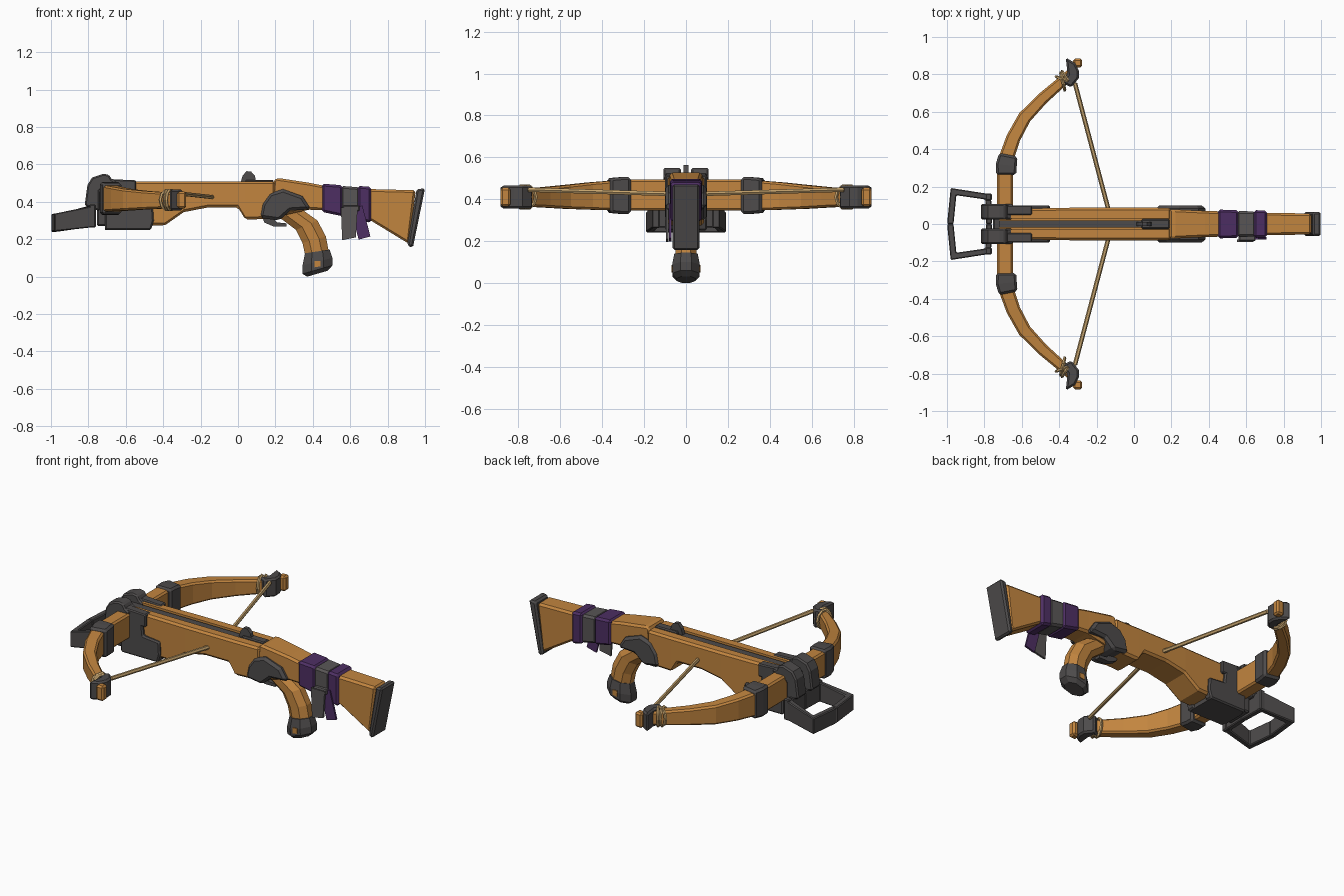
import bpy, bmesh, math
from mathutils import Vector

def material(name, rgb):
    m = bpy.data.materials.new(name)
    m.diffuse_color = (*rgb, 1)
    return m

WOOD = material("wood", (0.54, 0.235, 0.05))
METAL = material("dark metal", (0.075, 0.07, 0.07))
PURPLE = material("purple cloth", (0.075, 0.028, 0.125))
GREY = material("grey cloth", (0.10, 0.093, 0.093))
ROPE = material("rope", (0.55, 0.36, 0.15))

def loft(name, rings, mat, bevel=0, mirror=False, closed=False):
    """Skin a list of equal-length point rings."""
    bm = bmesh.new()
    vs = [[bm.verts.new(p) for p in r] for r in rings]
    n = len(vs[0])
    pairs = list(zip(vs, vs[1:])) + ([(vs[-1], vs[0])] if closed else [])
    for a, b in pairs:
        for i in range(n):
            j = (i + 1) % n
            bm.faces.new((a[i], a[j], b[j], b[i]))
    if not closed:
        bm.faces.new(vs[0])
        bm.faces.new(vs[-1])
    bmesh.ops.recalc_face_normals(bm, faces=bm.faces)
    me = bpy.data.meshes.new(name)
    bm.to_mesh(me)
    bm.free()
    me.materials.append(mat)
    ob = bpy.data.objects.new(name, me)
    bpy.context.collection.objects.link(ob)
    if bevel:
        b = ob.modifiers.new("bevel", 'BEVEL')
        b.width, b.segments = bevel, 1
        b.limit_method, b.angle_limit = 'ANGLE', math.radians(40)
    if mirror:
        m = ob.modifiers.new("mirror", 'MIRROR')
        m.use_axis = (False, True, False)
        m.use_mirror_merge = False
    return ob

def prism(name, prof, y0, y1, mat, bevel=0, mirror=False):
    """Side profile (x, z) pushed from y0 to y1."""
    return loft(name, [[(x, y, z) for x, z in prof] for y in (y0, y1)], mat, bevel, mirror)

def beam(name, secs, mat, bevel=0):
    """Sections along x: bottom x, top x, bottom z, top z, half width."""
    return loft(name, [[(xb, -w, zb), (xb, w, zb), (xt, w, zt), (xt, -w, zt)]
                       for xb, xt, zb, zt, w in secs], mat, bevel)

def band(name, pts, mat, bevel=0):
    """Upright strip along a plan path: x, y, half thickness, low z, high z; mirrored."""
    rings = []
    for i, (x, y, t, lo, hi) in enumerate(pts):
        p = Vector((x, y))
        d = [(Vector(pts[k + 1][:2]) - Vector(pts[k][:2])).normalized()
             for k in (i - 1, i) if 0 <= k < len(pts) - 1]
        tan = sum(d, Vector((0, 0))).normalized()
        nrm = Vector((-tan.y, tan.x)) * t / max(0.5, tan.dot(d[0]))
        a, b = p + nrm, p - nrm
        rings.append([(*a, lo), (*b, lo), (*b, hi), (*a, hi)])
    return loft(name, rings, mat, bevel, True)

def tube(name, pts, r, mat, closed=False, sides=6):
    rings, n = [], len(pts)
    pts = [Vector(p) for p in pts]
    for i, p in enumerate(pts):
        a = pts[(i - 1) % n] if closed else pts[max(i - 1, 0)]
        b = pts[(i + 1) % n] if closed else pts[min(i + 1, n - 1)]
        t = (b - a).normalized()
        ref = Vector((1, 0.6, 0)).normalized() if closed else Vector((0, 0, 1))
        u = t.cross(ref).normalized()
        v = t.cross(u)
        rings.append([p + r * (u * math.cos(k * math.tau / sides) + v * math.sin(k * math.tau / sides))
                      for k in range(sides)])
    return loft(name, rings, mat, mirror=True, closed=closed)

def box(name, x0, x1, y0, y1, z0, z1, mat, bevel=0, mirror=False):
    return prism(name, [(x0, z0), (x1, z0), (x1, z1), (x0, z1)], y0, y1, mat, bevel, mirror)

# wooden fore-end with a channel cut along its top
body = beam("fore_end", [(x, x, zb, 0.51, w) for x, zb, w in (
    (-0.72, 0.27, 0.08), (-0.39, 0.275, 0.086), (-0.29, 0.345, 0.088), (-0.16, 0.37, 0.088),
    (0.0, 0.37, 0.088), (0.04, 0.305, 0.088), (0.20, 0.31, 0.086))], WOOD, 0.012)
cutter = box("channel_cutter", -0.9, 0.19, -0.03, 0.03, 0.488, 0.6, METAL)
cutter.hide_render = True
cutter.hide_set(True)
cut = body.modifiers.new("channel", 'BOOLEAN')
cut.operation, cut.object, cut.solver = 'DIFFERENCE', cutter, 'EXACT'
box("bolt_rail", -0.72, 0.19, -0.02, 0.02, 0.48, 0.503, METAL)

# rear stock and butt plate
beam("stock", [(0.17, 0.19, 0.32, 0.515, 0.078), (0.21, 0.21, 0.32, 0.528, 0.078),
               (0.38, 0.38, 0.358, 0.502, 0.07), (0.45, 0.45, 0.355, 0.488, 0.068),
               (0.71, 0.71, 0.30, 0.468, 0.06), (0.915, 0.95, 0.175, 0.462, 0.056)], WOOD, 0.012)
beam("butt_plate", [(0.905, 0.955, 0.165, 0.468, 0.062), (0.935, 1.0, 0.155, 0.472, 0.066)], METAL, 0.01)

# latch on top of the rail
prism("latch", [(0.01, 0.49), (0.025, 0.54), (0.045, 0.564), (0.07, 0.562), (0.09, 0.54), (0.10, 0.49)],
      -0.012, 0.012, METAL)
box("latch_block", 0.04, 0.19, -0.026, 0.026, 0.49, 0.518, METAL, 0.006)

# receiver cheeks and trigger
prism("receiver", [(0.115, 0.315), (0.13, 0.39), (0.17, 0.445), (0.24, 0.468), (0.345, 0.43),
                   (0.39, 0.36), (0.28, 0.353), (0.22, 0.30)], -0.098, 0.098, METAL, 0.015)
prism("trigger", [(0.13, 0.32), (0.14, 0.29), (0.19, 0.268), (0.26, 0.268), (0.26, 0.285), (0.21, 0.29),
                  (0.18, 0.32)], -0.018, 0.018, METAL)

# curved grip and its cap: left edge point, right edge point, half width
def handle(name, secs, mat):
    rings = []
    for l, r, w in secs:
        l, r = Vector((l[0], 0, l[1])), Vector((r[0], 0, r[1]))
        ring = []
        for k in range(8):
            a = (k + 0.5) * math.tau / 8
            ring.append((l + r) / 2 + (r - l) / 2 * math.cos(a) * 1.08 + Vector((0, w * math.sin(a) * 1.08, 0)))
        rings.append(ring)
    loft(name, rings, mat)

handle("grip", [((0.20, 0.33), (0.30, 0.40), 0.055), ((0.25, 0.295), (0.355, 0.35), 0.052),
                ((0.31, 0.25), (0.425, 0.30), 0.05), ((0.345, 0.18), (0.47, 0.215), 0.05),
                ((0.362, 0.10), (0.487, 0.125), 0.05)], WOOD)
handle("grip_cap", [((0.358, 0.125), (0.49, 0.145), 0.056), ((0.345, 0.06), (0.505, 0.10), 0.066),
                    ((0.345, 0.015), (0.505, 0.06), 0.064), ((0.37, 0.0), (0.48, 0.032), 0.045)], METAL)
prism("cap_stud", [(0.41, 0.05), (0.44, 0.055), (0.44, 0.085), (0.41, 0.085)], 0.055, 0.07, WOOD, mirror=True)

# front metalwork: hooked prongs, side cladding, lower box
prism("head_prong", [(-0.82, 0.38), (-0.805, 0.49), (-0.78, 0.53), (-0.72, 0.55), (-0.69, 0.545),
                     (-0.675, 0.52), (-0.64, 0.50), (-0.74, 0.46), (-0.74, 0.35)],
      0.025, 0.108, METAL, 0.008, True)
prism("top_cladding", [(-0.72, 0.44), (-0.72, 0.53), (-0.66, 0.52), (-0.545, 0.515), (-0.545, 0.44)],
      0.048, 0.1, METAL, 0.006, True)
prism("side_cladding", [(-0.71, 0.25), (-0.465, 0.25), (-0.45, 0.30), (-0.455, 0.375), (-0.56, 0.385),
                        (-0.57, 0.47), (-0.71, 0.47)], 0.05, 0.1, METAL, 0.008, True)
box("lower_box", -0.71, -0.47, -0.07, 0.07, 0.25, 0.30, METAL)
box("nose_block", -0.755, -0.70, -0.08, 0.08, 0.27, 0.485, METAL, 0.008)

# stirrup ring
band("stirrup", [(-0.982, 0, 0.017, 0.24, 0.335), (-0.965, 0.173, 0.017, 0.242, 0.338),
                 (-0.78, 0.145, 0.016, 0.265, 0.38), (-0.775, 0, 0.016, 0.265, 0.38)], METAL, 0.005)
box("stirrup_post", -0.795, -0.76, 0.125, 0.163, 0.262, 0.387, METAL, 0.006, True)

# bow limbs, clamps and tips
band("bow_limb", [(-0.69, 0.05, 0.042, 0.345, 0.495), (-0.69, 0.28, 0.042, 0.345, 0.495),
                  (-0.68, 0.36, 0.04, 0.347, 0.488), (-0.645, 0.46, 0.038, 0.35, 0.48),
                  (-0.585, 0.57, 0.036, 0.354, 0.468), (-0.49, 0.67, 0.032, 0.36, 0.458),
                  (-0.38, 0.765, 0.028, 0.365, 0.45), (-0.32, 0.82, 0.026, 0.37, 0.45)], WOOD, 0.01)
band("limb_clamp", [(-0.683, 0.262, 0.053, 0.33, 0.505), (-0.683, 0.315, 0.056, 0.33, 0.505),
                    (-0.672, 0.37, 0.05, 0.335, 0.50)], METAL, 0.012)
tip = [(-0.365, 0.89), (-0.315, 0.86), (-0.295, 0.82), (-0.295, 0.78), (-0.335, 0.73), (-0.385, 0.755),
       (-0.355, 0.80)]
loft("limb_tip", [[(x, y, z) for x, y in tip] for z in (0.355, 0.465)], METAL, 0.01, True)
box("tip_nub", -0.325, -0.277, 0.838, 0.885, 0.365, 0.455, WOOD, 0.01, True)

# bow string and rope lashing at the limb ends
tube("bow_string", [(-0.37, 0.765, 0.452), (-0.315, 0.75, 0.445), (-0.135, 0.07, 0.425)], 0.012, ROPE)
along, across = Vector((0.76, 0.65, 0)), Vector((-0.65, 0.76, 0))
for i, (shift, lean) in enumerate(((-0.012, 0.022), (0.0, -0.022), (0.014, 0.006))):
    loop = []
    for k in range(10):
        a = k * math.tau / 10
        c, s = math.cos(a), math.sin(a)
        loop.append(Vector((-0.372, 0.77, 0.41)) + along * (shift + lean * c)
                    + across * 0.042 * c + Vector((0, 0, 0.054 * s)))
    tube(f"rope_lashing_{i + 1}", loop, 0.009, ROPE, True, 5)

# cloth wrap bands round the stock
def wrap(name, x0, x1, grow, mat):
    secs = []
    for x in (x0, x1):
        f = (x - 0.45) / 0.26
        secs.append((x, x, 0.355 - 0.055 * f - grow, 0.488 - 0.02 * f + grow, 0.068 - 0.008 * f + grow))
    beam(name, secs, mat, 0.012)

wrap("wrap_front", 0.448, 0.56, 0.009, PURPLE)
wrap("wrap_middle", 0.55, 0.65, 0.005, GREY)
wrap("wrap_rear", 0.64, 0.712, 0.012, PURPLE)

# hanging cloth ends
prism("grey_tail", [(0.55, 0.37), (0.64, 0.37), (0.63, 0.21), (0.557, 0.195)], -0.095, -0.083, GREY)
prism("purple_tail", [(0.60, 0.37), (0.665, 0.38), (0.708, 0.215), (0.645, 0.198)], -0.082, -0.07, PURPLE)
box("tail_knot", 0.56, 0.65, -0.092, -0.06, 0.35, 0.38, GREY, 0.006)
